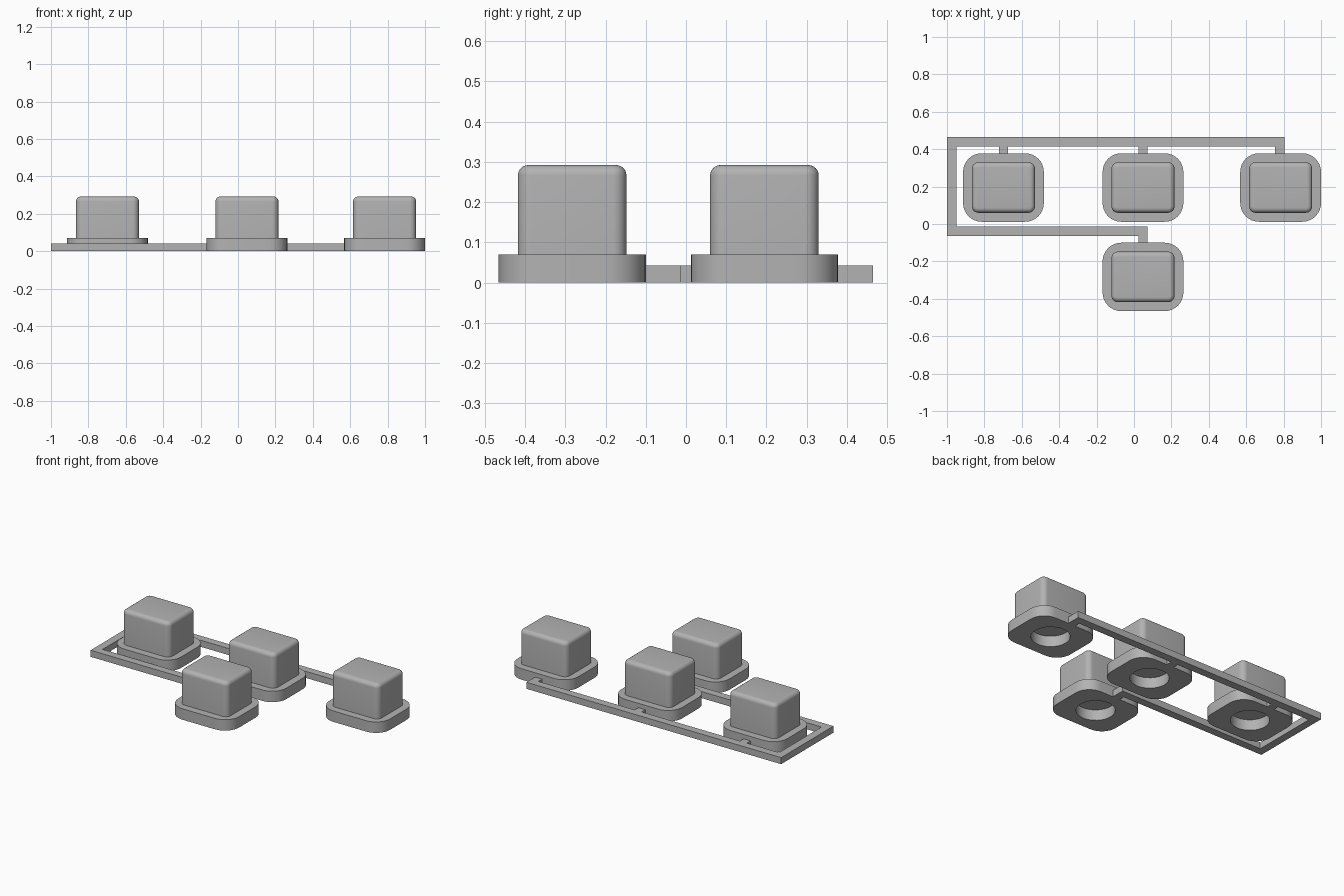
import bpy, bmesh, math
from mathutils import Vector

cube = bpy.data.objects.get("Cube")
if cube:
    bpy.data.objects.remove(cube, do_unlink=True)

grey = bpy.data.materials.new("plain grey")
grey.use_nodes = True
colour = (0.45, 0.45, 0.45, 1)
grey.diffuse_color = colour
grey.node_tree.nodes["Principled BSDF"].inputs["Base Color"].default_value = colour

STEPS = 8            # segments per rounded corner
BASE_TOP, CAP_TOP, BAR_TOP = 0.07, 0.292, 0.042
BAR = 0.05           # runner width


def finish(name, bm, location=(0, 0, 0)):
    bmesh.ops.recalc_face_normals(bm, faces=bm.faces)
    mesh = bpy.data.meshes.new(name)
    bm.to_mesh(mesh)
    bm.free()
    mesh.materials.append(grey)
    obj = bpy.data.objects.new(name, mesh)
    obj.location = location
    bpy.context.collection.objects.link(obj)
    bpy.ops.object.select_all(action='DESELECT')
    obj.select_set(True)
    bpy.context.view_layer.objects.active = obj
    bpy.ops.object.shade_smooth_by_angle(angle=math.radians(35))
    return obj


def rounded_ring(width, depth, radius, z):
    """Rounded rectangle; a circle when width and depth are twice the radius."""
    ring = []
    for k, (sx, sy) in enumerate([(1, 1), (-1, 1), (-1, -1), (1, -1)]):
        for i in range(STEPS + 1):
            a = (k + i / STEPS) * math.pi / 2
            ring.append((sx * (width / 2 - radius) + radius * math.cos(a),
                         sy * (depth / 2 - radius) + radius * math.sin(a), z))
    return ring


def loft(name, rings, location):
    """Skin a stack of rings and close both ends."""
    bm = bmesh.new()
    rows = [[bm.verts.new(p) for p in ring] for ring in rings]
    for low, high in zip(rows, rows[1:]):
        for i in range(len(low)):
            j = (i + 1) % len(low)
            bm.faces.new((low[i], low[j], high[j], high[i]))
    bm.faces.new(rows[0])
    bm.faces.new(rows[-1])
    bmesh.ops.remove_doubles(bm, verts=bm.verts, dist=0.00001)
    return finish(name, bm, location)


def bar(name, path):
    """Flat strip with mitred right-angle corners along a path."""
    points = [Vector(p) for p in path]
    bm = bmesh.new()
    left, right = [], []
    for i, p in enumerate(points):
        offset = Vector((0, 0))
        pairs = {(max(i - 1, 0), max(i, 1)),
                 (min(i, len(points) - 2), min(i + 1, len(points) - 1))}
        for a, b in pairs:
            d = (points[b] - points[a]).normalized()
            offset += Vector((-d.y, d.x)) * BAR / 2
        left.append(bm.verts.new((*(p + offset), 0)))
        right.append(bm.verts.new((*(p - offset), 0)))
    for i in range(len(points) - 1):
        bm.faces.new((left[i], left[i + 1], right[i + 1], right[i]))
    result = bmesh.ops.extrude_face_region(bm, geom=bm.faces[:])
    top = [v for v in result["geom"] if isinstance(v, bmesh.types.BMVert)]
    bmesh.ops.translate(bm, verts=top, vec=(0, 0, BAR_TOP))
    return finish(name, bm)


# Buttons: flanged base with a round socket underneath, and a softened cap
buttons = {"left": (0.784, 0.195), "middle": (0.048, 0.195),
           "right": (-0.698, 0.195), "front": (0.048, -0.283)}
for label, (x, y) in buttons.items():
    socket = 0.112
    loft(label + "_button_base", [
        rounded_ring(2 * socket, 2 * socket, socket, BASE_TOP - 0.002),
        rounded_ring(2 * socket, 2 * socket, socket, 0),
        rounded_ring(0.432, 0.366, 0.1, 0),
        rounded_ring(0.432, 0.366, 0.1, BASE_TOP)], (x, y, 0))

    soft = 0.026
    rings = [rounded_ring(0.337, 0.27, 0.034, BASE_TOP)]
    for i in range(7):
        a = i / 6 * math.pi / 2
        inset = soft * (1 - math.cos(a))
        rings.append(rounded_ring(0.337 - 2 * inset, 0.27 - 2 * inset, 0.034 - inset,
                                  CAP_TOP - soft + soft * math.sin(a)))
    loft(label + "_button_cap", rings, (x, y, 0))

# Runner frame, ending in the tabs of the left and front buttons
bar("runner_frame", [(0.78, 0.378), (0.78, 0.44), (-0.975, 0.44),
                     (-0.975, -0.039), (0.048, -0.039), (0.048, -0.1)])

# Tabs joining the other two buttons to the frame
for label, x in (("middle", 0.048), ("right", -0.698)):
    bar(label + "_tab", [(x, 0.378), (x, 0.44 - BAR / 2)])
